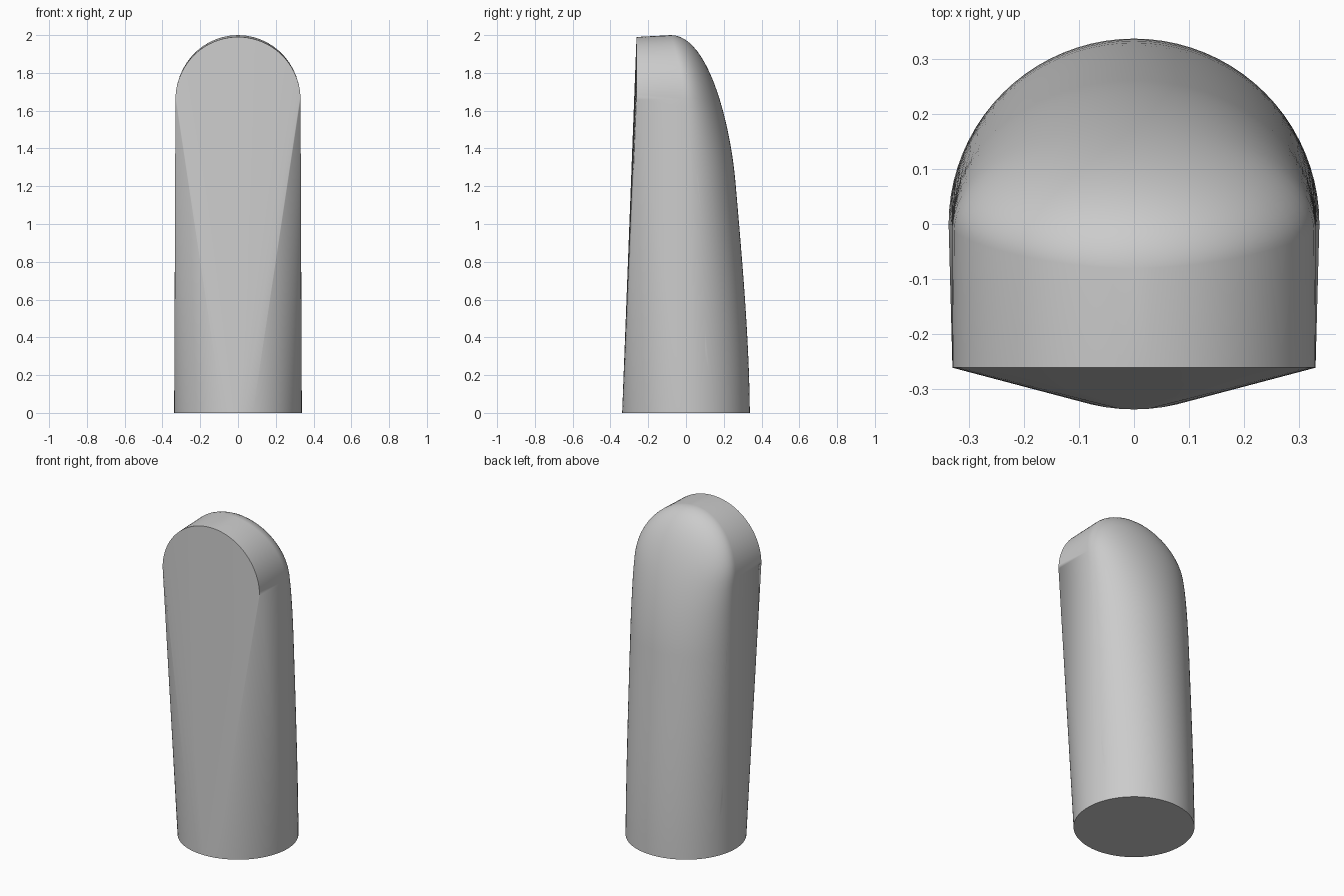
import bpy, bmesh, math
from mathutils import Vector
from mathutils.geometry import interpolate_bezier

cube = bpy.data.objects.get("Cube")
if cube:
    bpy.data.objects.remove(cube)

BASE_R, ARCH_R, TOP = 0.338, 0.331, 2.0
SPRING = 1.99 - ARCH_R       # height where the front arch starts to curve
FRONT_Y = -0.262
ARC_STEPS = 40


def half_width(z):
    """Half the width of the body at height z."""
    if z <= SPRING:
        return BASE_R + (ARCH_R - BASE_R) * z / SPRING
    k = min((z - SPRING) / (TOP - SPRING), 1)
    return ARCH_R * math.sqrt(1 - k * k)


def profile(*points, count):
    """Back outline as (y, z) points along one bezier segment."""
    return interpolate_bezier(*[Vector((0, y, z)) for y, z in points], count)


points = []

# Round foot
for i in range(2 * ARC_STEPS):
    a = math.pi * i / ARC_STEPS
    points.append((BASE_R * math.cos(a), BASE_R * math.sin(a), 0))

# Flat front with an arched top
for i in range(ARC_STEPS + 1):
    a = math.pi * i / ARC_STEPS
    points.append((ARCH_R * math.cos(a), FRONT_Y, SPRING + ARCH_R * math.sin(a)))

# Back: half ellipses stacked along the curved outline
lower = profile((0.338, 0), (0.335, 0.4), (0.294, 0.85), (0.262, 1.22), count=14)
upper = profile((0.262, 1.22), (0.235, 1.53), (0.12, TOP), (-0.08, TOP), count=24)
for p in lower[1:] + upper[1:]:
    lean = max(0, (p.z - 1.5) / (TOP - 1.5))
    centre = -0.08 * lean ** 2
    w = half_width(p.z)
    for i in range(ARC_STEPS + 1):
        a = math.pi * i / ARC_STEPS
        points.append((w * math.cos(a), centre + (p.y - centre) * math.sin(a), p.z))

# Skin the sections into one convex body
bm = bmesh.new()
for co in points:
    bm.verts.new(co)
bmesh.ops.remove_doubles(bm, verts=bm.verts, dist=0.0005)
bmesh.ops.convex_hull(bm, input=bm.verts)
bmesh.ops.delete(bm, geom=[v for v in bm.verts if not v.link_faces], context='VERTS')
bmesh.ops.dissolve_limit(bm, angle_limit=math.radians(0.2), verts=bm.verts, edges=bm.edges)
bmesh.ops.recalc_face_normals(bm, faces=bm.faces)
mesh = bpy.data.meshes.new("keycap_body")
bm.to_mesh(mesh)
bm.free()

body = bpy.data.objects.new("rounded_body", mesh)
bpy.context.collection.objects.link(body)

# Plain grey
grey = bpy.data.materials.new("plain grey")
grey.use_nodes = True
colour = (0.6, 0.6, 0.6, 1)
grey.diffuse_color = colour
grey.node_tree.nodes["Principled BSDF"].inputs["Base Color"].default_value = colour
mesh.materials.append(grey)

bpy.context.view_layer.objects.active = body
body.select_set(True)
bpy.ops.object.shade_smooth_by_angle(angle=math.radians(30))
